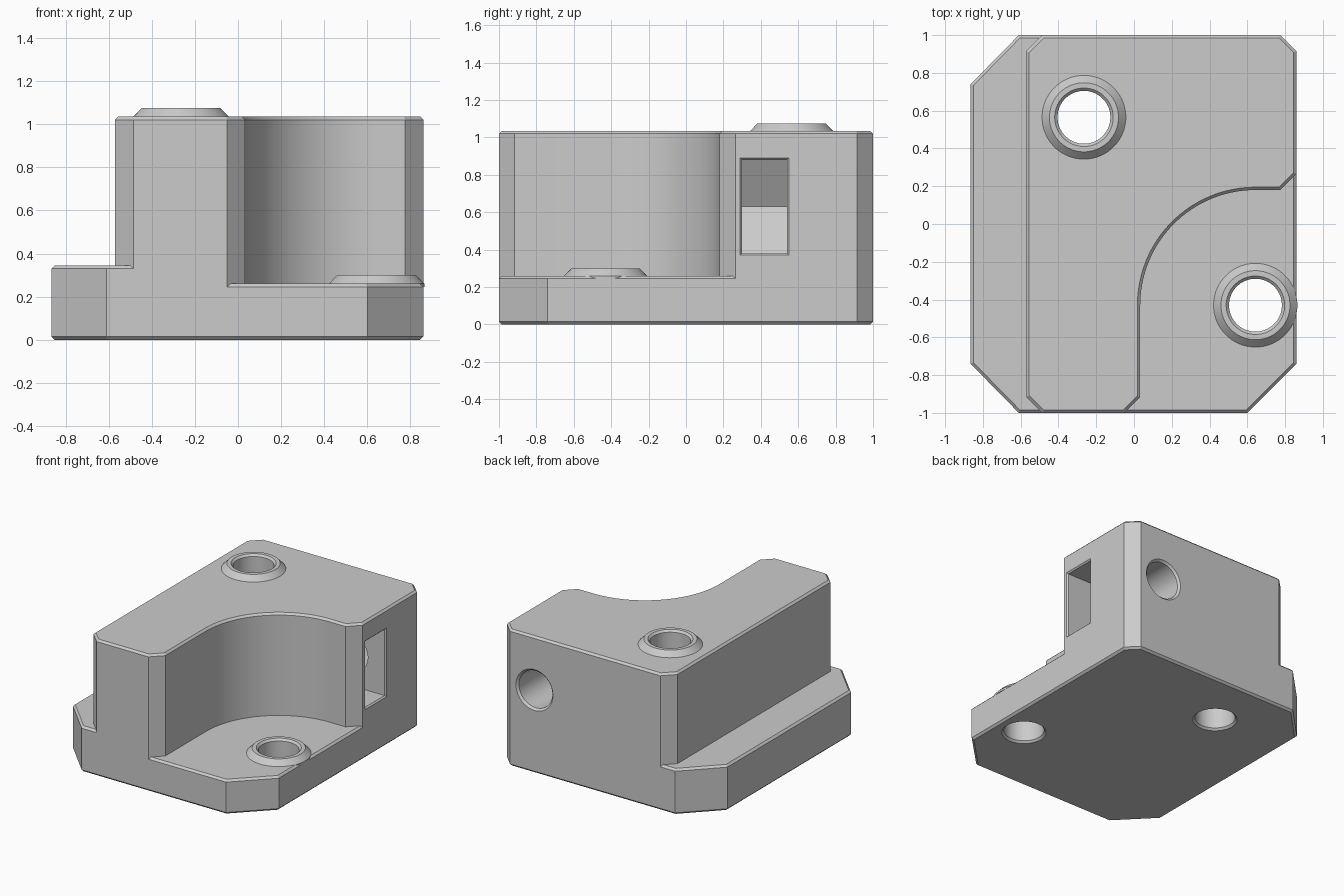
import bpy, bmesh, math
from mathutils import Vector

if "Cube" in bpy.data.objects:
    bpy.data.objects.remove(bpy.data.objects["Cube"], do_unlink=True)

grey = bpy.data.materials.new("light_grey")
grey.use_nodes = True
GREY = (0.6, 0.6, 0.6, 1)
grey.diffuse_color = GREY
grey.node_tree.nodes["Principled BSDF"].inputs["Base Color"].default_value = GREY

C = 0.015      # small edge chamfer
BORE = 0.14    # radius of all holes


def loft(name, rings):
    """Closed solid through rings of equal point count."""
    bm = bmesh.new()
    loops = [[bm.verts.new(p) for p in ring] for ring in rings]
    n = len(loops[0])
    for a, b in zip(loops, loops[1:]):
        for i in range(n):
            j = (i + 1) % n
            bm.faces.new((a[i], a[j], b[j], b[i]))
    bm.faces.new(loops[0])
    bm.faces.new(loops[-1])
    bmesh.ops.recalc_face_normals(bm, faces=bm.faces)
    mesh = bpy.data.meshes.new(name)
    bm.to_mesh(mesh)
    bm.free()
    mesh.materials.append(grey)
    ob = bpy.data.objects.new(name, mesh)
    bpy.context.collection.objects.link(ob)
    return ob


def inset(outline, c):
    """Move a counter-clockwise outline inward by c with mitred corners."""
    pts = [Vector(p) for p in outline]
    result = []
    for i, p in enumerate(pts):
        d1 = (p - pts[i - 1]).normalized()
        d2 = (pts[(i + 1) % len(pts)] - p).normalized()
        n1, n2 = Vector((-d1.y, d1.x)), Vector((-d2.y, d2.x))
        result.append(p + (n1 + n2) * c / (1 + n1.dot(n2)))
    return result


def prism(name, outline, z0, z1, bottom_chamfer=False):
    small = inset(outline, C)
    layers = [(outline, z0), (outline, z1 - C), (small, z1)]
    if bottom_chamfer:
        layers = [(small, z0), (outline, z0 + C)] + layers[1:]
    return loft(name, [[(p[0], p[1], z) for p in pts] for pts, z in layers])


def turned(name, center, profile, along_y=False, n=48):
    """Round solid from (radius, position) pairs along z or y."""
    rings = []
    for r, h in profile:
        ring = []
        for i in range(n):
            a = math.tau * (i + 0.5) / n
            u, v = center[0] + r * math.cos(a), center[1] + r * math.sin(a)
            ring.append((u, h, v) if along_y else (u, v, h))
        rings.append(ring)
    return loft(name, rings)


# Outlines
W, L = 0.865, 0.86
left_x, left_y = -0.61, 0.74
base_outline = [(-W, -left_y), (left_x, -1), (0.6, -1), (L, -left_y),
                (L, 0.915), (0.775, 1), (left_x, 1), (-W, left_y)]
ledge_outline = [(-W, -left_y), (left_x, -1), (-0.44, -1),
                 (-0.44, 1), (left_x, 1), (-W, left_y)]
boss_low, boss_high = (0.643, -0.43), (-0.265, 0.565)
R = 0.61
arc = []
for i in range(33):
    a = math.pi - i / 32 * math.pi / 2
    arc.append((boss_low[0] + R * math.cos(a), boss_low[1] + R * math.sin(a)))
block_outline = ([(-0.57, -0.915), (-0.485, -1), (-0.05, -1), (arc[0][0], -0.917)]
                 + arc
                 + [(0.775, 0.18), (L, 0.265), (L, 0.915), (0.775, 1),
                    (-0.485, 1), (-0.57, 0.915)])

# Main solids
FLOOR, TOP, RISE = 0.26, 1.035, 0.04
solids = [
    prism("base_plate", base_outline, 0, FLOOR, True),
    prism("side_ledge", ledge_outline, C, 0.345),
    prism("raised_block", block_outline, C, TOP),
]

# Bosses and their vertical bores
cutters = []
for label, center, z in (("low", boss_low, FLOOR), ("high", boss_high, TOP)):
    solids.append(turned(label + "_boss", center,
                         [(0.222, z - C), (0.222, z), (0.183, z + RISE)]))
    top = z + RISE
    cutters.append(turned(label + "_bore_cutter", center,
                          [(BORE + 2 * C, -C), (BORE, C), (BORE, top - C),
                           (BORE + 2 * C, top + C)]))

# Bolt bore from the back
nut = (0.57, 0.63)
cutters.append(turned("back_bore_cutter", nut,
                      [(BORE, 0.42), (BORE, 1 - C), (BORE + 2 * C, 1 + C)], True))

# Hexagonal nut slot, open to the side, with a bevelled mouth
h = 0.25
corner = 2 * h / math.sqrt(3)
hexagon = [(1, nut[1] + h), (nut[0] - corner / 2, nut[1] + h), (nut[0] - corner, nut[1]),
           (nut[0] - corner / 2, nut[1] - h), (1, nut[1] - h)]
cutters.append(loft("nut_slot_cutter",
                    [[(x, y, z) for x, z in hexagon] for y in (0.3, 0.54)]))
mouth = []
for x, grow in ((L - 0.01, 0), (L + 0.01, 0.02)):
    mouth.append([(x, 0.42 + s * (0.12 + grow), nut[1] + t * (h + grow))
                  for s, t in ((-1, -1), (1, -1), (1, 1), (-1, 1))])
cutters.append(loft("slot_mouth_cutter", mouth))

# Cut the holes and shade
for ob in solids:
    bpy.ops.object.select_all(action='DESELECT')
    ob.select_set(True)
    bpy.context.view_layer.objects.active = ob
    for cutter in cutters:
        if ob.name.endswith("boss") and not cutter.name.startswith(ob.name.split("_")[0]):
            continue
        mod = ob.modifiers.new("cut", 'BOOLEAN')
        mod.operation, mod.solver, mod.object = 'DIFFERENCE', 'EXACT', cutter
        bpy.ops.object.modifier_apply(modifier=mod.name)
    bpy.ops.object.shade_smooth_by_angle(angle=math.radians(25))

for cutter in cutters:
    bpy.data.objects.remove(cutter, do_unlink=True)
